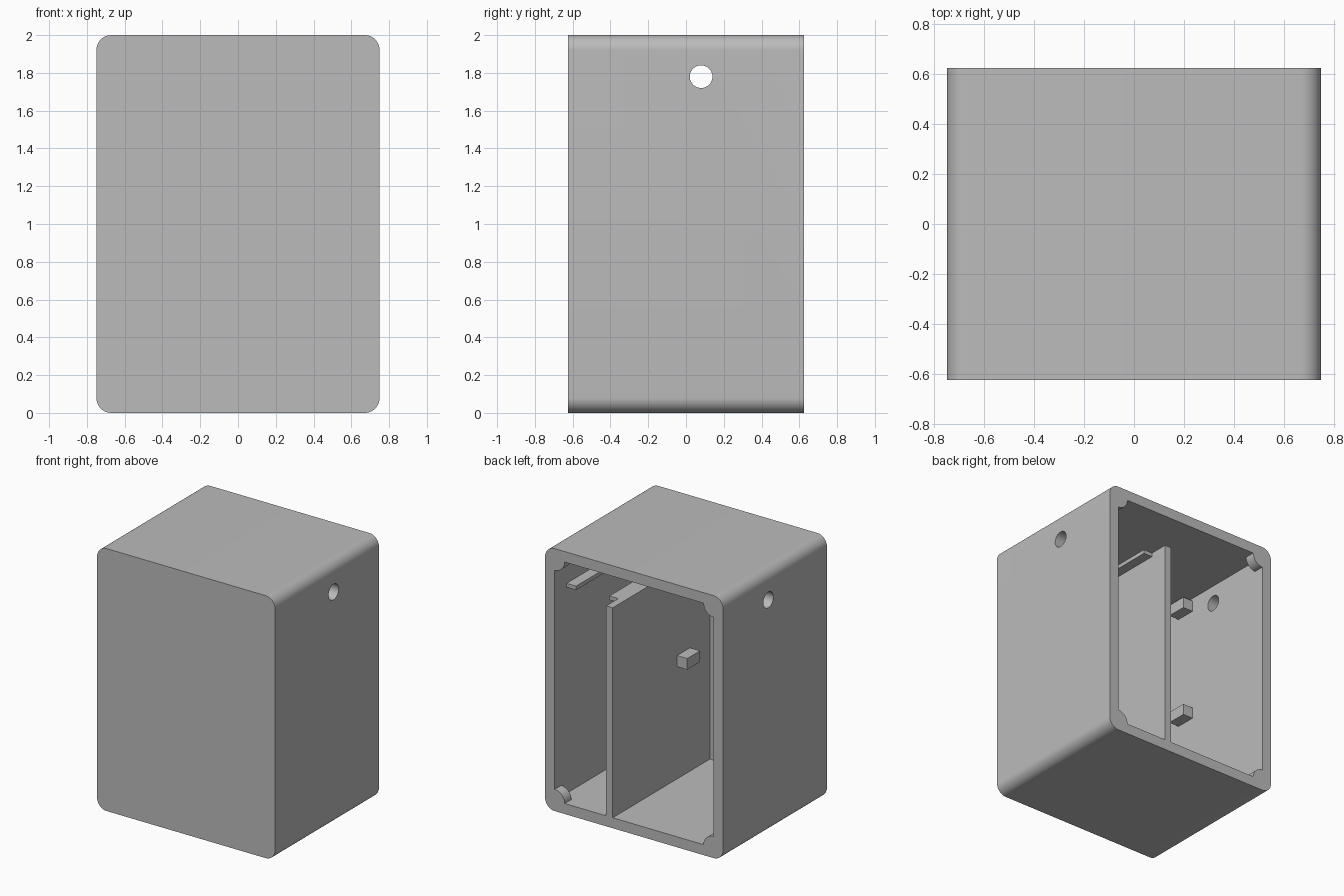
import bpy, bmesh
from math import sin, cos, pi

cube = bpy.data.objects.get("Cube")
if cube:
    bpy.data.objects.remove(cube, do_unlink=True)

grey = bpy.data.materials.new("plain grey")
grey.use_nodes = True
COLOUR = (0.5, 0.5, 0.5, 1)
grey.diffuse_color = COLOUR
grey.node_tree.nodes["Principled BSDF"].inputs["Base Color"].default_value = COLOUR

W, D, H = 0.75, 0.625, 2.0     # half width, half depth, height
WALL, RADIUS = 0.08, 0.08
IN = W - WALL                  # inner half width
FRONT = WALL - D               # inside of the front wall


def arc(cx, cz, r, start, end, n=12):
    return [(cx + r * cos(start + (end - start) * i / n),
             cz + r * sin(start + (end - start) * i / n)) for i in range(n + 1)]


def prism(name, profile, y0, y1):
    """Extrude an x-z profile from y0 to y1."""
    bm = bmesh.new()
    face = bm.faces.new([bm.verts.new((x, y0, z)) for x, z in profile])
    top = bmesh.ops.extrude_face_region(bm, geom=[face])["geom"]
    bmesh.ops.translate(bm, vec=(0, y1 - y0, 0),
                        verts=[g for g in top if isinstance(g, bmesh.types.BMVert)])
    bmesh.ops.recalc_face_normals(bm, faces=bm.faces)
    mesh = bpy.data.meshes.new(name)
    bm.to_mesh(mesh)
    bm.free()
    obj = bpy.data.objects.new(name, mesh)
    bpy.context.collection.objects.link(obj)
    mesh.materials.append(grey)
    return obj


def block(name, x0, x1, y0, y1, z0, z1):
    return prism(name, [(x0, z0), (x1, z0), (x1, z1), (x0, z1)], y0, y1)


def cut(target, cutter):
    cutter.hide_render = True
    mod = target.modifiers.new("cut", "BOOLEAN")
    mod.operation, mod.solver, mod.object = "DIFFERENCE", "EXACT", cutter
    bpy.context.view_layer.objects.active = target
    bpy.ops.object.modifier_apply(modifier=mod.name)
    bpy.data.objects.remove(cutter, do_unlink=True)


def smooth(obj):
    bpy.ops.object.select_all(action="DESELECT")
    obj.select_set(True)
    bpy.context.view_layer.objects.active = obj
    bpy.ops.object.shade_smooth_by_angle(angle=pi / 6)


# Rounded housing, open at the back
outline = []
corners = [(W, H), (-W, H), (-W, 0), (W, 0)]
for i, (x, z) in enumerate(corners):
    cx = x - RADIUS if x > 0 else x + RADIUS
    cz = z - RADIUS if z > 0 else z + RADIUS
    outline += arc(cx, cz, RADIUS, i * pi / 2, (i + 1) * pi / 2)
housing = prism("housing", outline, -D, D)
cut(housing, block("cavity", -IN, IN, FRONT, D + 0.1, WALL, H - WALL))

# Round hole through both side walls
bpy.ops.mesh.primitive_cylinder_add(vertices=48, radius=0.06, depth=2,
                                    location=(0, 0.08, 1.78), rotation=(0, pi / 2, 0))
cut(housing, bpy.context.object)
smooth(housing)

# Quarter-round screw bosses in the four corners of the opening
for i, (x, z) in enumerate(corners):
    cx = IN if x > 0 else -IN
    cz = H - WALL if z > 0 else WALL
    sector = [(cx, cz)] + arc(cx, cz, 0.085, pi + i * pi / 2, 1.5 * pi + i * pi / 2)
    smooth(prism("corner_boss", sector, D - 0.08, D))

# Upright divider, lower than the ceiling
DIV0, DIV1, SHELF = 0.18, 0.235, 1.68
block("divider", DIV0, DIV1, FRONT, D, WALL, SHELF)

# Pair of rails between the divider and the side wall
for x0, x1 in ((DIV1, DIV1 + 0.075), (IN - 0.08, IN)):
    block("rail", x0, x1, FRONT, 0.48, SHELF - 0.03, SHELF)

# Small support pegs
for name, x, top in (("divider_peg", DIV0 - 0.085, 1.02),
                     ("lower_wall_peg", -IN, 1.02),
                     ("upper_wall_peg", -IN, 1.9)):
    block(name, x, x + 0.085, -0.305, -0.15, top - 0.085, top)
